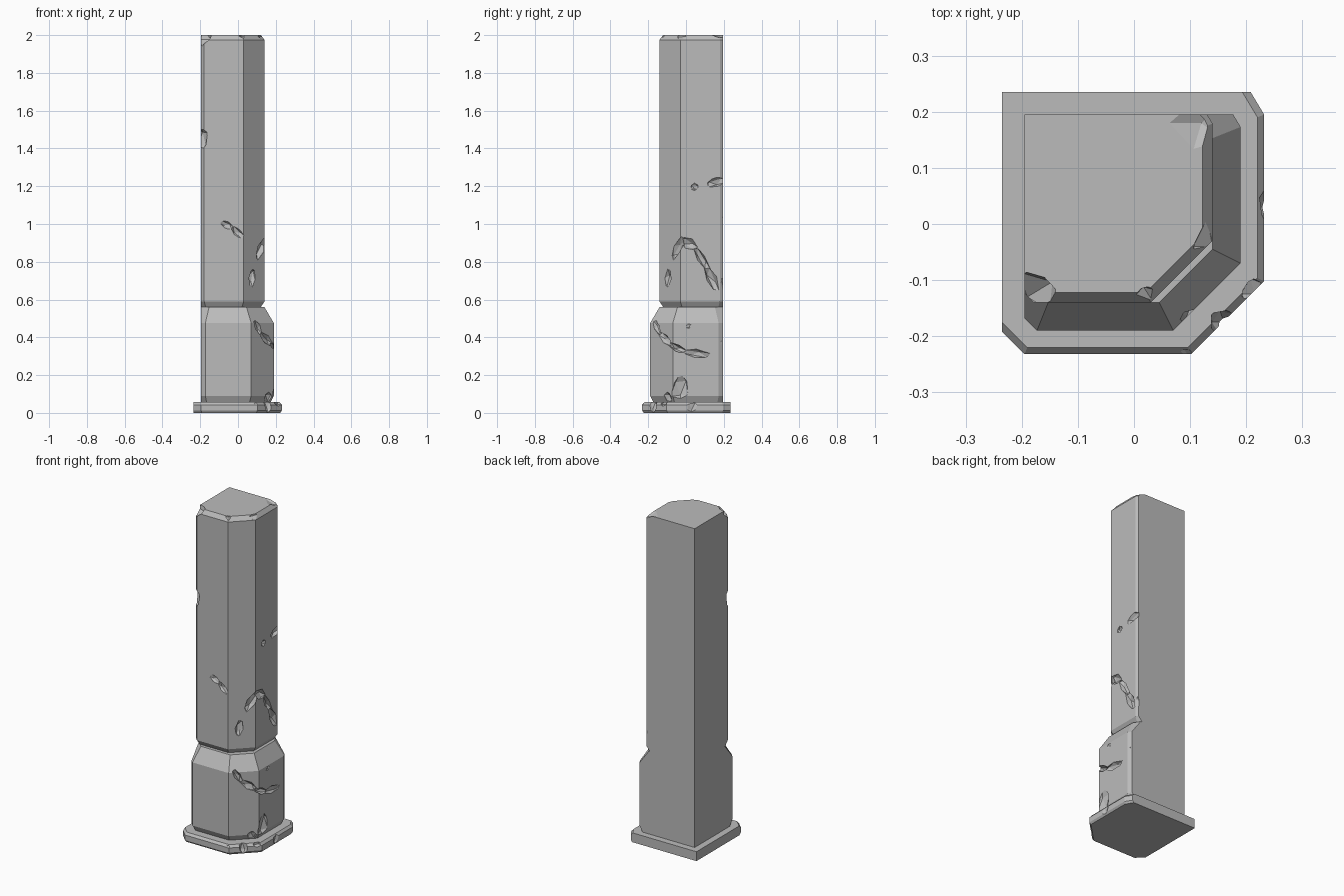
import bpy, bmesh, random
from mathutils import Vector, Matrix, Euler

random.seed(4)
if "Cube" in bpy.data.objects:
    bpy.data.objects.remove(bpy.data.objects["Cube"])

stone = bpy.data.materials.new("grey stone")
stone.use_nodes = True
GREY = (0.5, 0.5, 0.5, 1)
stone.diffuse_color = GREY
stone.node_tree.nodes["Principled BSDF"].inputs["Base Color"].default_value = GREY


def add_object(name, bm):
    bmesh.ops.recalc_face_normals(bm, faces=bm.faces)
    mesh = bpy.data.meshes.new(name)
    bm.to_mesh(mesh)
    bm.free()
    mesh.materials.append(stone)
    obj = bpy.data.objects.new(name, mesh)
    bpy.context.collection.objects.link(obj)
    return obj


def outline(back, edge, cut, nick):
    """Square plan with flat back sides, a cut front corner and nicked side corners."""
    return [(-back, back), (-back, nick - edge), (nick - back, -edge),
            (edge - cut, -edge), (edge, cut - edge), (edge, back - nick),
            (edge - nick * 0.6, back)]


def block(name, back, edge, cut, nick, levels):
    """Stack plan outlines; each level is a height and an inset of the worn sides."""
    bm = bmesh.new()
    rings = []
    for z, inset in levels:
        pts = outline(back, edge - inset, cut - inset * 0.5, nick + inset * 0.4)
        rings.append([bm.verts.new((x, y, z)) for x, y in pts])
    bm.faces.new(rings[0])
    bm.faces.new(rings[-1])
    for low, high in zip(rings, rings[1:]):
        for i in range(len(low)):
            j = (i + 1) % len(low)
            bm.faces.new((low[i], low[j], high[j], high[i]))
    return add_object(name, bm)


def rubble(center, size, rotation):
    """Lumpy cutter for one break in the stone."""
    bm = bmesh.new()
    bmesh.ops.create_icosphere(bm, subdivisions=1, radius=1)
    for v in bm.verts:
        v.co *= random.uniform(0.8, 1.15)
    bm.transform(Matrix.LocRotScale(Vector(center), rotation, Vector(size)))
    cutter = add_object("break_cutter", bm)
    cutter.hide_render = True
    return cutter


def chip(center, size, tilt=0.0):
    return rubble(center, size, Euler((tilt, 0, 0)).to_quaternion())


def crack(points, width):
    """Row of long cutters that follows a path on the surface."""
    cutters = []
    for a, b in zip(points, points[1:]):
        a, b = Vector(a), Vector(b)
        size = ((b - a).length * 0.68, width, width * random.uniform(0.8, 1.1))
        cutters.append(rubble((a + b) / 2, size, (b - a).to_track_quat('X', 'Z')))
    return cutters


def on_side(edge, cut, points):
    """Place (y, z) points on the right side or on the cut corner."""
    return [(min(edge, y + 2 * edge - cut), y, z) for y, z in points]


def carve(obj, cutters):
    for c in cutters:
        mod = obj.modifiers.new("break", 'BOOLEAN')
        mod.object, mod.operation, mod.solver = c, 'DIFFERENCE', 'EXACT'
    bpy.context.view_layer.update()
    graph = bpy.context.evaluated_depsgraph_get()
    carved = bpy.data.meshes.new_from_object(obj.evaluated_get(graph))
    obj.modifiers.clear()
    obj.data = carved
    carved.materials.clear()
    carved.materials.append(stone)
    for c in cutters:
        bpy.data.objects.remove(c)


# Plinth slab with broken rim
plinth = block("plinth", 0.235, 0.232, 0.13, 0.04,
               [(0, 0.008), (0.012, 0), (0.043, 0), (0.057, 0.012)])
carve(plinth, [
    chip((0.16, -0.175, 0.04), (0.028, 0.028, 0.05)),
    chip((0.215, -0.125, 0.06), (0.025, 0.03, 0.03)),
    chip((0.245, 0.03, 0.04), (0.025, 0.04, 0.05)),
    chip((0.1, -0.24, 0.06), (0.04, 0.02, 0.025)),
])

# Base block with sloped shoulders
base = block("base_block", 0.195, 0.19, 0.12, 0.022,
             [(0.055, 0.018), (0.09, 0), (0.475, 0), (0.56, 0.05)])
carve(base, crack(on_side(0.19, 0.12, [
    (-0.17, 0.49), (-0.14, 0.42), (-0.08, 0.36), (-0.01, 0.325), (0.11, 0.305)]), 0.024) + [
    chip((0.2, -0.03, 0.13), (0.035, 0.055, 0.085)),
    chip((0.165, -0.1, 0.08), (0.03, 0.03, 0.035)),
    chip((0.195, 0.015, 0.46), (0.012, 0.02, 0.018)),
    chip((0.2, 0.2, 0.35), (0.025, 0.025, 0.06)),
    chip((0.2, 0.2, 0.17), (0.02, 0.02, 0.05)),
    chip((0.08, -0.195, 0.53), (0.03, 0.025, 0.04)),
])

# Tall shaft with worn corners
shaft = block("shaft", 0.195, 0.14, 0.11, 0.016,
              [(0.555, 0.022), (0.59, 0), (1.975, 0), (2.0, 0.018)])
carve(shaft, crack(on_side(0.14, 0.11, [
    (-0.1, 0.67), (-0.09, 0.75)]), 0.022)
    + crack(on_side(0.14, 0.11, [
        (-0.07, 0.82), (-0.02, 0.92), (0.05, 0.87), (0.11, 0.77), (0.16, 0.65)]), 0.028)
    + crack([(-0.09, -0.145, 1.01), (-0.03, -0.145, 0.98), (0.025, -0.145, 0.93)], 0.02) + [
    chip((0.14, 0.045, 1.195), (0.015, 0.024, 0.022)),
    chip((0.15, 0.16, 1.22), (0.035, 0.07, 0.03), 0.3),
    chip((0.15, 0.2, 1.38), (0.022, 0.02, 0.09)),
    chip((0.15, 0.2, 1.02), (0.025, 0.02, 0.07)),
    chip((0.15, 0.2, 0.68), (0.025, 0.02, 0.06)),
    chip((-0.2, -0.145, 1.45), (0.04, 0.035, 0.07)),
    chip((-0.2, -0.145, 0.94), (0.015, 0.025, 0.05)),
    # Broken rim at the top
    chip((0.12, 0.18, 2.015), (0.055, 0.06, 0.03)),
    chip((-0.19, -0.13, 2.0), (0.06, 0.05, 0.05)),
    chip((0.14, -0.04, 2.01), (0.035, 0.06, 0.04)),
    chip((0.035, -0.14, 2.01), (0.06, 0.03, 0.035)),
])
